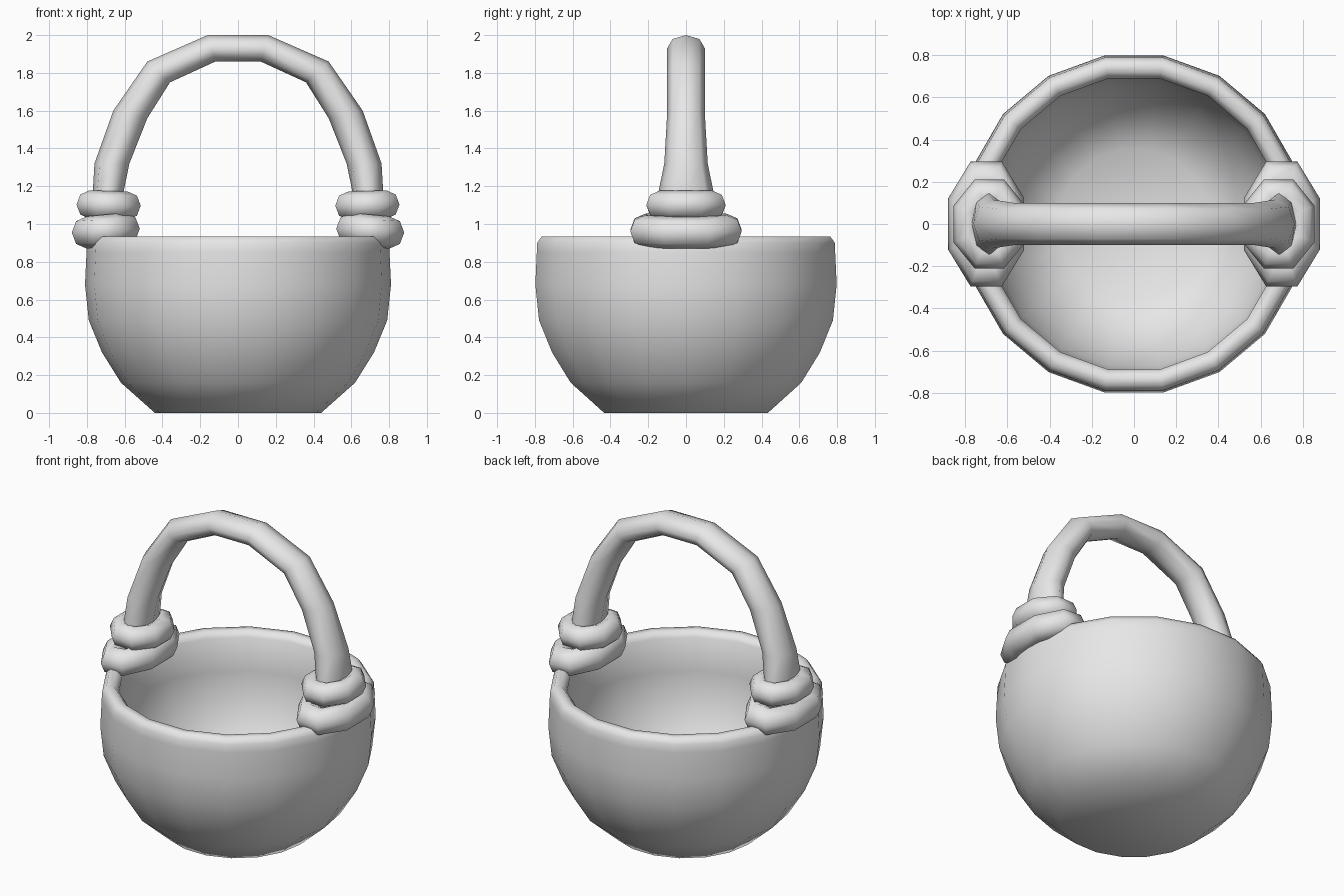
import bpy
import bmesh
from math import cos, sin, tau
from mathutils import Vector

cube = bpy.data.objects.get("Cube")
if cube:
    bpy.data.objects.remove(cube, do_unlink=True)

clay = bpy.data.materials.new("plain_grey")
clay.use_nodes = True
grey = (0.8, 0.8, 0.8, 1)
clay.diffuse_color = grey
clay.node_tree.nodes["Principled BSDF"].inputs["Base Color"].default_value = grey


def loft(name, sections, closed=False):
    """Skin a row of equal-sized point loops; cap the ends unless closed."""
    bm = bmesh.new()
    loops = [[bm.verts.new(p) for p in s] for s in sections]
    pairs = list(zip(loops, loops[1:]))
    if closed:
        pairs.append((loops[-1], loops[0]))
    else:
        bm.faces.new(loops[0])
        bm.faces.new(loops[-1])
    for a, b in pairs:
        n = len(a)
        for i in range(n):
            j = (i + 1) % n
            bm.faces.new((a[i], a[j], b[j], b[i]))
    bmesh.ops.recalc_face_normals(bm, faces=bm.faces)
    for f in bm.faces:
        f.smooth = True
    mesh = bpy.data.meshes.new(name)
    bm.to_mesh(mesh)
    bm.free()
    mesh.materials.append(clay)
    obj = bpy.data.objects.new(name, mesh)
    bpy.context.collection.objects.link(obj)
    return obj


def ellipse(centre, u, v, n, phase=0.0):
    angles = [tau * (i + phase) / n for i in range(n)]
    return [centre + u * cos(a) + v * sin(a) for a in angles]


X, Y, Z = Vector((1, 0, 0)), Vector((0, 1, 0)), Vector((0, 0, 1))

# Bowl: outer wall, rounded rim, then inner wall (radius, height)
profile = [(0.44, 0), (0.62, 0.16), (0.72, 0.32), (0.79, 0.49), (0.81, 0.68),
           (0.802, 0.85), (0.8, 0.9), (0.775, 0.935), (0.73, 0.935), (0.7, 0.9),
           (0.705, 0.68), (0.68, 0.5), (0.61, 0.34), (0.51, 0.2), (0.36, 0.1)]
loft("bowl", [ellipse(Z * z, X * r, Y * r, 18) for r, z in profile])

# Arched handle: outer edge, inner edge and half depth of each section
half = [((0.76, 0.97), (0.62, 0.97), 0.16),
        ((0.77, 1.15), (0.61, 1.15), 0.15),
        ((0.76, 1.32), (0.575, 1.32), 0.115),
        ((0.66, 1.60), (0.48, 1.56), 0.1),
        ((0.48, 1.86), (0.36, 1.75), 0.1),
        ((0.16, 2.00), (0.12, 1.86), 0.1)]


def handle_section(outer, inner, depth, side):
    o = Vector((side * outer[0], 0, outer[1]))
    i = Vector((side * inner[0], 0, inner[1]))
    return ellipse((o + i) / 2, (o - i) / 2, Y * depth, 8)


arch = [handle_section(*s, 1) for s in half]
arch += [handle_section(*s, -1) for s in reversed(half)]
loft("handle", arch)


# Wrapped rings binding the handle to the rim
def wrap(name, side, x, z, size_x, size_y, thick, tall, tilt):
    sections = []
    for k in range(8):
        a = tau * (k + 0.5) / 8
        out = Vector((cos(a), sin(a), 0))
        px = (size_x / cos(tau / 16) - thick) * out.x
        py = (size_y / cos(tau / 16) - thick) * out.y
        centre = Vector((x + px, py, z - tilt * px))
        section = ellipse(centre, out * thick, Z * tall, 8)
        sections.append([Vector((side * p.x, p.y, p.z)) for p in section])
    loft(name, sections, closed=True)


for side, label in ((1, "left"), (-1, "right")):
    wrap(label + "_lower_wrap", side, 0.7, 0.965, 0.18, 0.295, 0.085, 0.085, 0.1)
    wrap(label + "_upper_wrap", side, 0.685, 1.1, 0.17, 0.21, 0.075, 0.075, -0.03)
